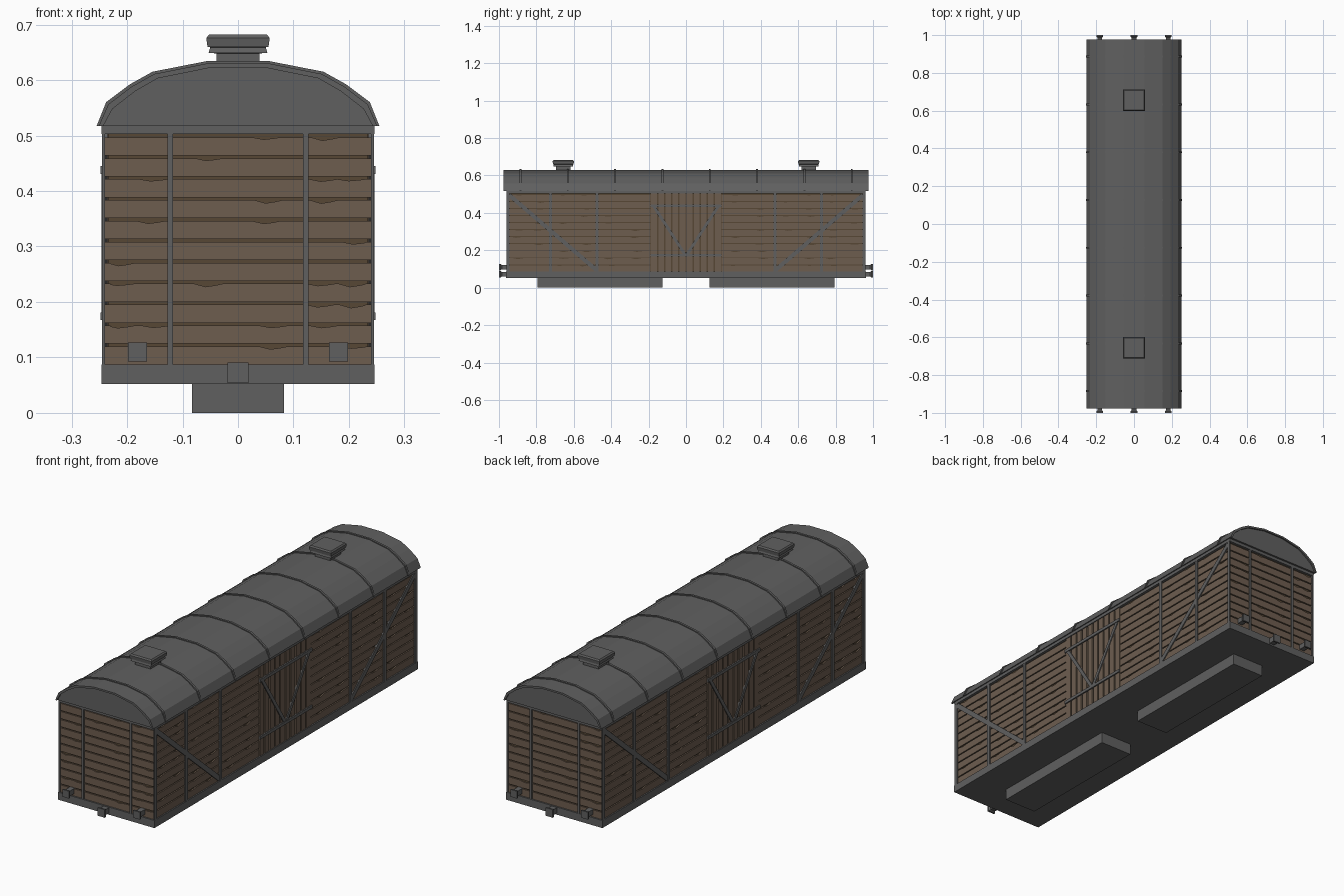
import bpy, bmesh, random
from mathutils import Vector

if "Cube" in bpy.data.objects:
    bpy.data.objects.remove(bpy.data.objects["Cube"])

random.seed(4)


def material(name, rgb):
    m = bpy.data.materials.new(name)
    m.diffuse_color = (*rgb, 1)
    m.use_nodes = True
    m.node_tree.nodes["Principled BSDF"].inputs["Base Color"].default_value = m.diffuse_color
    return m


WOOD = material("wood", (0.155, 0.110, 0.078))
DARK = material("dark_wood", (0.095, 0.064, 0.036))
IRON = material("dark_iron", (0.117, 0.117, 0.117))


def finish(name, bm, mat=IRON):
    bmesh.ops.recalc_face_normals(bm, faces=bm.faces)
    me = bpy.data.meshes.new(name)
    bm.to_mesh(me)
    bm.free()
    me.materials.append(mat)
    ob = bpy.data.objects.new(name, me)
    bpy.context.collection.objects.link(ob)
    return ob


def prism(bm, pts, vec):
    a = [bm.verts.new(p) for p in pts]
    b = [bm.verts.new(Vector(p) + Vector(vec)) for p in pts]
    n = len(a)
    bm.faces.new(a)
    bm.faces.new(b[::-1])
    for i in range(n):
        bm.faces.new((a[i], a[(i + 1) % n], b[(i + 1) % n], b[i]))


def box(bm, x0, x1, y0, y1, z0, z1):
    prism(bm, [(x0, y0, z0), (x1, y0, z0), (x1, y1, z0), (x0, y1, z0)], (0, 0, z1 - z0))


def on_wall(bm, wall, s, outline, d0, d1):
    """Extrude a (u, z) outline out of a side (x) or end (y) wall."""
    if wall == "side":
        prism(bm, [(s * d0, u, z) for u, z in outline], (s * (d1 - d0), 0, 0))
    else:
        prism(bm, [(u, s * d0, z) for u, z in outline], (0, s * (d1 - d0), 0))


def rect(u0, u1, z0, z1):
    return [(u0, z0), (u1, z0), (u1, z1), (u0, z1)]


def strut(u0, z0, u1, z1, w):
    d = Vector((u1 - u0, z1 - z0)).normalized() * w / 2
    n = Vector((-d.y, d.x))
    return [(u0 + n.x, z0 + n.y), (u0 - n.x, z0 - n.y), (u1 - n.x, z1 - n.y), (u1 + n.x, z1 + n.y)]


def chipped(u0, u1, z0, z1):
    """Plank outline whose upper edge has up to two worn notches."""
    pts = [(u0, z1)]
    for f in (0.25, 0.75):
        if random.random() < 0.4:
            c = u0 + (u1 - u0) * (f + random.uniform(-0.05, 0.05))
            h = random.uniform(0.003, 0.006)
            pts += [(c - 0.026, z1), (c - 0.006, z1 - h), (c + 0.012, z1 - h * 0.5), (c + 0.024, z1)]
    return pts + [(u1, z1), (u1, z0), (u0, z0)]


# Underframe and the two boxes below it
bm = bmesh.new()
box(bm, -0.246, 0.246, -0.962, 0.962, 0.052, 0.087)
finish("underframe", bm)
bm = bmesh.new()
for s in (-1, 1):
    box(bm, -0.083, 0.083, s * 0.46 - 0.335, s * 0.46 + 0.335, 0, 0.053)
finish("under_boxes", bm)

# Dark core behind the plank gaps
bm = bmesh.new()
box(bm, -0.234, 0.234, -0.95, 0.95, 0.086, 0.512)
finish("wall_core", bm, DARK)

# Horizontal planks on all four walls, panel by panel
bm = bmesh.new()
STEP = 0.0377
side_panels = [(0.19, 0.475), (0.475, 0.725), (0.725, 0.955)]
end_panels = [(-0.24, -0.124), (-0.124, 0.124), (0.124, 0.24)]
for s in (-1, 1):
    for i in range(11):
        z0, z1 = 0.087 + i * STEP, 0.082 + (i + 1) * STEP
        for a, b in side_panels:
            for u0, u1 in ((a, b), (-b, -a)):
                on_wall(bm, "side", s, chipped(u0, u1, z0, z1), 0.23, 0.24)
        for a, b in end_panels:
            on_wall(bm, "end", s, chipped(a, b, z0, z1), 0.945, 0.955)
finish("wall_planks", bm, WOOD)

# Vertical door planks
bm = bmesh.new()
for s in (-1, 1):
    for i in range(10):
        u = -0.19 + i * 0.038
        on_wall(bm, "side", s, rect(u + 0.004, u + 0.034, 0.086, 0.506), 0.23, 0.242)
finish("door_planks", bm, WOOD)

# Posts, top rails and diagonal braces
bm = bmesh.new()
for s in (-1, 1):
    for t in (-1, 1):
        for y in (0.952, 0.725, 0.475):
            on_wall(bm, "side", s, rect(t * y - 0.008, t * y + 0.008, 0.08, 0.51), 0.2395, 0.2455)
        on_wall(bm, "side", s, strut(t * 0.945, 0.495, t * 0.48, 0.095, 0.022), 0.235, 0.2445)
        on_wall(bm, "end", s, rect(t * 0.122 - 0.005, t * 0.122 + 0.005, 0.08, 0.51), 0.94, 0.961)
    on_wall(bm, "side", s, rect(-0.96, 0.96, 0.503, 0.519), 0.22, 0.246)
    on_wall(bm, "end", s, rect(-0.245, 0.245, 0.503, 0.519), 0.93, 0.961)
finish("wall_frame", bm)

# Door bars and V brace
bm = bmesh.new()
for s in (-1, 1):
    for z in (0.438, 0.174):
        on_wall(bm, "side", s, rect(-0.19, 0.19, z - 0.007, z + 0.007), 0.235, 0.248)
    for t in (-1, 1):
        on_wall(bm, "side", s, strut(t * 0.172, 0.435, t * 0.006, 0.178, 0.016), 0.235, 0.246)
finish("door_braces", bm)


# Curved roof: a faceted shell with recessed gables
def arc(grow):
    half = [(0.251, 0.517), (0.234, 0.556), (0.192, 0.588), (0.151, 0.611), (0.055, 0.630)]
    h = [(x + grow * (0.4 + 3 * x) / 1.15, z + (grow if z > 0.52 else 0)) for x, z in half]
    return h + [(-x, z) for x, z in reversed(h)]


def shell(bm, inner, outer, y0, y1):
    """Strip of roof between two arcs, extruded along y."""
    prism(bm, [(x, y0, z) for x, z in outer + inner[::-1]], (0, y1 - y0, 0))


bm = bmesh.new()
shell(bm, arc(-0.008), arc(0), -0.977, 0.977)
finish("roof", bm)
bm = bmesh.new()
prism(bm, [(x, -0.97, z) for x, z in arc(-0.006)], (0, 1.94, 0))
finish("roof_gables", bm)

# Eight roof ribs
for i in range(8):
    y = -0.885 + i * 0.253
    bm = bmesh.new()
    shell(bm, arc(-0.002), arc(0.004), y - 0.005, y + 0.005)
    finish("roof_rib", bm)


def square_stack(name, profile, place):
    """Square-section solid through (half size, height) rings."""
    bm = bmesh.new()
    rings = [[bm.verts.new(place(a * r, b * r, h)) for a, b in ((-1, -1), (1, -1), (1, 1), (-1, 1))]
             for r, h in profile]
    for lo, hi in zip(rings, rings[1:]):
        for k in range(4):
            bm.faces.new((lo[k], lo[(k + 1) % 4], hi[(k + 1) % 4], hi[k]))
    bm.faces.new(rings[0])
    bm.faces.new(rings[-1])
    finish(name, bm)


# Roof vents, buffers and couplers at both ends
vent = [(0.039, 0.62), (0.039, 0.648), (0.053, 0.649), (0.050, 0.659), (0.055, 0.660),
        (0.057, 0.674), (0.057, 0.676), (0.052, 0.682), (0.044, 0.682)]
for s in (-1, 1):
    square_stack("roof_vent", vent, lambda a, b, h: (a, s * 0.656 + b, h))
    for name, x, z, r in (("buffer", -0.181, 0.11, 0.017), ("buffer", 0.181, 0.11, 0.017),
                          ("coupler", 0, 0.072, 0.0185)):
        head = [(r * 0.7, 0.94), (r * 0.7, 0.985), (r, 0.992), (r, 1.0)]
        square_stack(name, head, lambda a, b, h: (x + a, s * h, z + b))
